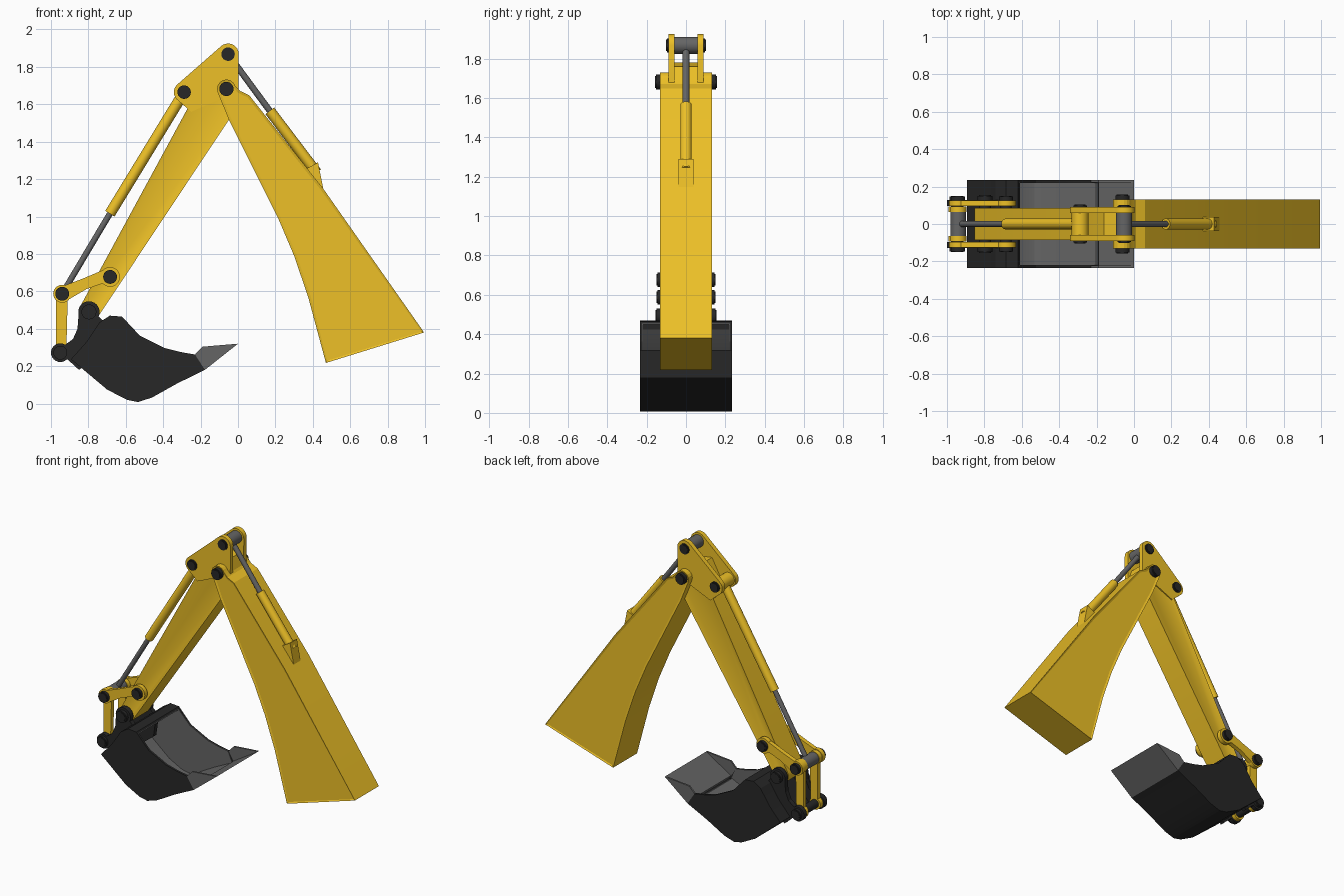
import bpy, bmesh, math
from mathutils import Vector
from mathutils.geometry import convex_hull_2d

if "Cube" in bpy.data.objects:
    bpy.data.objects.remove(bpy.data.objects["Cube"])


def material(name, r, g, b):
    m = bpy.data.materials.new(name)
    m.diffuse_color = (r, g, b, 1)
    m.use_nodes = True
    m.node_tree.nodes["Principled BSDF"].inputs["Base Color"].default_value = m.diffuse_color
    return m


YELLOW = material("yellow_paint", .85, .53, .02)
BLACK = material("black_steel", .02, .02, .02)
GREY = material("grey_steel", .13, .13, .13)


def finish(bm, name, mat):
    bmesh.ops.recalc_face_normals(bm, faces=bm.faces)
    me = bpy.data.meshes.new(name)
    bm.to_mesh(me)
    bm.free()
    ob = bpy.data.objects.new(name, me)
    bpy.context.collection.objects.link(ob)
    me.materials.append(mat)
    return ob


def prism(name, profiles, y0, y1, mat, pair=False, recess=0):
    """Extrude x-z profiles from y0 to y1, optionally mirrored across y = 0."""
    bm = bmesh.new()
    for s in ((1, -1) if pair else (1,)):
        for pts in profiles:
            a = [bm.verts.new((x, s * y0, z)) for x, z in pts]
            b = [bm.verts.new((x, s * y1, z)) for x, z in pts]
            caps = [bm.faces.new(a), bm.faces.new(b)]
            for i in range(len(a)):
                j = (i + 1) % len(a)
                bm.faces.new((a[i], a[j], b[j], b[i]))
            if recess:
                bmesh.ops.recalc_face_normals(bm, faces=bm.faces)
                bmesh.ops.inset_individual(bm, faces=caps, thickness=.014)
                for f in caps:
                    for v in f.verts:
                        v.co.y -= math.copysign(recess, v.co.y)
    return finish(bm, name, mat)


def circle(c, r, n=24):
    return [(c[0] + r * math.cos(2 * math.pi * i / n), c[1] + r * math.sin(2 * math.pi * i / n))
            for i in range(n)]


def hull(*parts):
    """Convex outline around circles (x, z, r) and plain points (x, z)."""
    pts = []
    for p in parts:
        pts += circle(p[:2], p[2]) if len(p) == 3 else [p]
    return [pts[i] for i in convex_hull_2d([Vector(p) for p in pts])]


def rod(name, p, q, r, mat):
    p, q = Vector((p[0], 0, p[1])), Vector((q[0], 0, q[1]))
    bm = bmesh.new()
    bmesh.ops.create_cone(bm, cap_ends=True, segments=24, radius1=r, radius2=r, depth=(q - p).length)
    rot = (q - p).to_track_quat('Z', 'Y')
    for v in bm.verts:
        v.co = rot @ v.co + (p + q) / 2
    return finish(bm, name, mat)


# Pivot centres (x, z)
TOP, ELBOW, CYL = (-.053, 1.868), (-.062, 1.682), (-.288, 1.665)
LINK, ROCK = (-.94, .587), (-.684, .677)
BUCKET, EAR = (-.797, .49), (-.95, .272)

# Boom with recessed side panels
arc = [(ELBOW[0] + .05 * math.cos(math.radians(a)), ELBOW[1] + .05 * math.sin(math.radians(a)))
       for a in range(200, 19, -20)]
prism("boom", [arc + [(.01, 1.672), (.06, 1.648), (.455, 1.15), (.995, .38), (.47, .217), (.375, .57),
                      (.30, .79), (.215, .99), (-.05, 1.52)]], -.132, .132, YELLOW, recess=.005)
prism("boom_bracket", [[(.428, 1.29), (.458, 1.14), (.40, 1.18), (.365, 1.255)]], -.038, .038, YELLOW)

# Stick body and its upper cheek plates
prism("stick", [hull((*BUCKET, .055), (-.16, 1.78), (-.03, 1.76), (.003, 1.67), (-.05, 1.515))],
      -.086, .086, YELLOW, recess=.004)
prism("stick_cheeks", [hull((*TOP, .057), (*CYL, .055), (.003, 1.67), (-.25, 1.56))],
      .058, .09, YELLOW, pair=True)

# Stick cylinder
mid = (.17, 1.565)
rod("stick_cylinder_rod", TOP, mid, .017, GREY)
rod("stick_cylinder_barrel", mid, (.42, 1.235), .029, YELLOW)
prism("stick_rod_eye", [circle(TOP, .043)], -.058, .058, GREY)

# Bucket cylinder
mid = (-.685, 1.015)
rod("bucket_cylinder_barrel", CYL, mid, .029, YELLOW)
rod("bucket_cylinder_rod", mid, LINK, .016, GREY)
prism("bucket_cylinder_eye", [circle(CYL, .045)], -.058, .058, YELLOW)
prism("bucket_rod_eye", [circle(LINK, .042)], -.064, .064, GREY)

# Bucket linkage
bend = [(-.66, .715), (-.73, .71), (-.83, .668), (-.93, .63), (-.92, .548), (-.81, .612), (-.73, .64),
        (-.67, .635)]
prism("rocker_links", [circle(ROCK, .053), circle(LINK, .048), bend], .096, .126, YELLOW, pair=True)
prism("push_links", [circle(LINK, .045), circle(EAR, .042),
                     [(-.972, .587), (-.91, .587), (-.918, .272), (-.972, .272)]],
      .064, .094, YELLOW, pair=True)

# Bucket shell, sides and inner liner
back = [(-.62, .465), (-.685, .47), (-.74, .435), (-.81, .33), (-.893, .237), (-.70, .075), (-.594, .02),
        (-.535, .008), (-.46, .032), (-.326, .107), (-.177, .18)]
mouth = [(-.23, .262), (-.31, .276), (-.39, .296), (-.525, .363)]


def inward(t):
    return [(x + (-.5 - x) * t, z + (.28 - z) * t) for x, z in back]


prism("bucket_shell", [back + inward(.06)[::-1]], -.223, .223, BLACK)
prism("bucket_liner", [inward(.06) + inward(.08)[::-1]], -.222, .222, GREY)
prism("bucket_sides", [back + mouth], .223, .235, BLACK, pair=True)
prism("bucket_side_liners", [inward(.06) + mouth], .219, .223, GREY, pair=True)

# Cutting lip
prism("bucket_lip", [[(-.177, .18), (0, .32), (-.19, .203)]], -.223, .223, GREY)
prism("bucket_lip_sides", [[(-.177, .18), (0, .32), (-.19, .304), (-.23, .262)]],
      .223, .235, GREY, pair=True)

# Bucket ears
web = [(-.985, .24), (-.93, .31), (-.882, .345), (-.858, .40), (-.852, .48), (-.745, .465), (-.70, .42),
       (-.72, .28), (-.85, .18), (-.91, .235)]
prism("bucket_ears", [circle(EAR, .05), circle(BUCKET, .057), web], .096, .128, BLACK, pair=True)

# Pins
for name, c, r, y in (("top", TOP, .036, .097), ("cylinder", CYL, .036, .099), ("elbow", ELBOW, .038, .153),
                      ("link", LINK, .037, .146), ("rocker", ROCK, .037, .146),
                      ("bucket", BUCKET, .04, .15), ("ear", EAR, .037, .146)):
    prism(name + "_pin", [circle(c, r * .8)], -y - .004, y + .004, BLACK)
    prism(name + "_pin_heads", [circle(c, r)], y - .03, y, BLACK, pair=True)

# Shading
for ob in bpy.context.collection.objects:
    ob.select_set(True)
    bpy.context.view_layer.objects.active = ob
bpy.ops.object.shade_smooth_by_angle(angle=math.radians(18))
